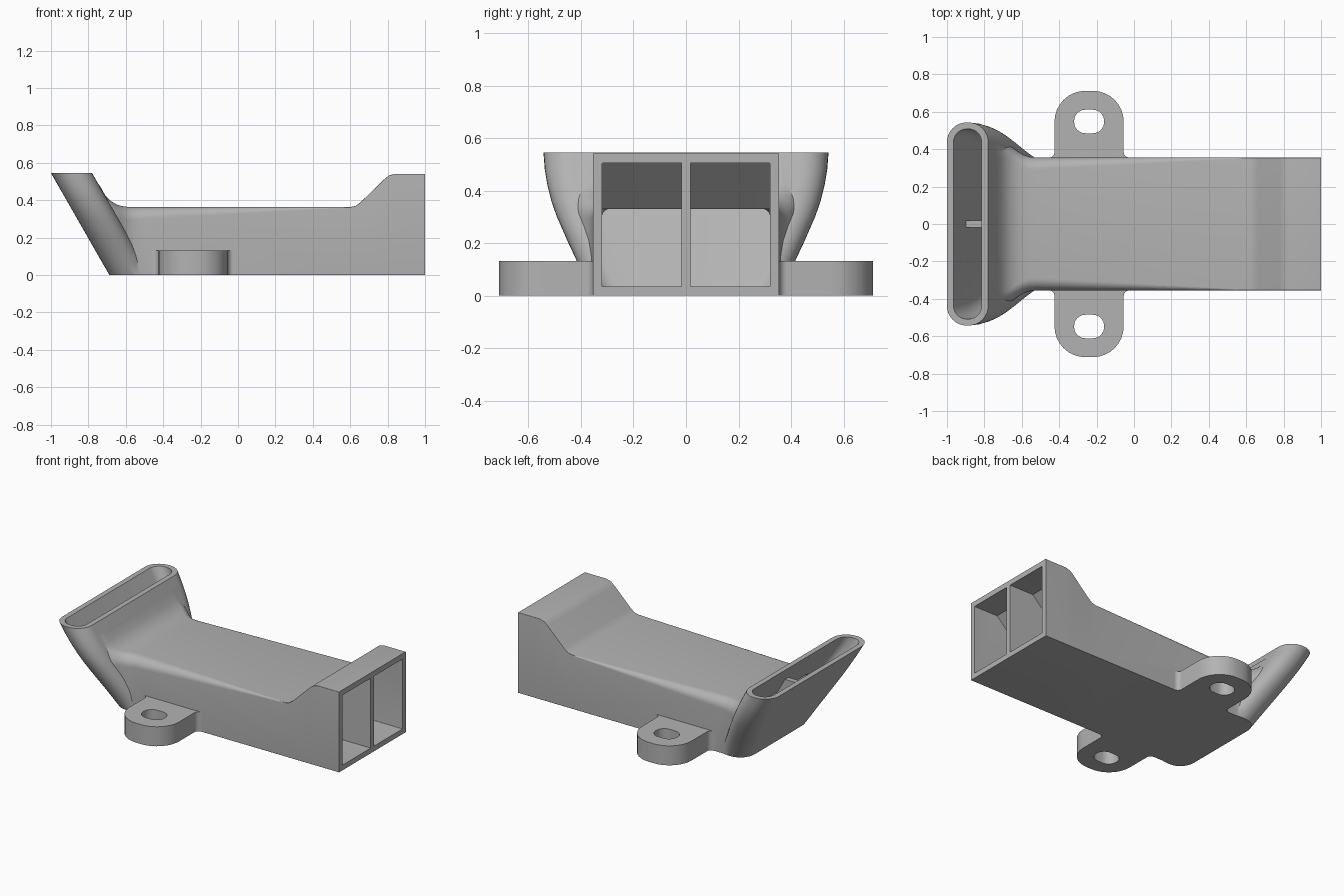
import bpy, bmesh, math

if "Cube" in bpy.data.objects:
    bpy.data.objects.remove(bpy.data.objects["Cube"])

grey = bpy.data.materials.new("plain grey")
grey.use_nodes = True
GREY = (0.45, 0.45, 0.45, 1)
grey.diffuse_color = GREY
grey.node_tree.nodes["Principled BSDF"].inputs["Base Color"].default_value = GREY

WALL = 0.035
HALF = 0.355
TOP = 0.545


def arc(cx, cy, r, start, end, n=8):
    return [(cx + r * math.cos(math.radians(start + (end - start) * i / n)),
             cy + r * math.sin(math.radians(start + (end - start) * i / n)))
            for i in range(n + 1)]


def rounded(u0, u1, v0, v1, r_low, r_high):
    """Rectangle outline with separate lower and upper corner radii."""
    a, b = r_low, r_high
    return (arc(u0 + a, v0 + a, a, 180, 270) + arc(u1 - a, v0 + a, a, 270, 360)
            + arc(u1 - b, v1 - b, b, 0, 90) + arc(u0 + b, v1 - b, b, 90, 180))


def loft(name, rings):
    """Closed solid through a list of rings of 3D points."""
    bm = bmesh.new()
    loops = [[bm.verts.new(p) for p in ring] for ring in rings]
    for a, b in zip(loops, loops[1:]):
        for i in range(len(a)):
            j = (i + 1) % len(a)
            bm.faces.new((a[i], a[j], b[j], b[i]))
    bm.faces.new(loops[0][::-1])
    bm.faces.new(loops[-1])
    bmesh.ops.recalc_face_normals(bm, faces=bm.faces)
    mesh = bpy.data.meshes.new(name)
    bm.to_mesh(mesh)
    bm.free()
    mesh.materials.append(grey)
    obj = bpy.data.objects.new(name, mesh)
    bpy.context.collection.objects.link(obj)
    return obj


def combine(target, tool, operation):
    mod = target.modifiers.new("join", "BOOLEAN")
    mod.operation = operation
    mod.solver = "EXACT"
    mod.object = tool
    bpy.context.view_layer.objects.active = target
    bpy.ops.object.modifier_apply(modifier=mod.name)
    bpy.data.objects.remove(tool)


def body_ring(x, half, low, high, r):
    return [(x, y, z) for y, z in rounded(-half, half, low, high, 0.002, r)]


# Main channel: x, half width, bottom, top, upper edge radius
stations = [
    (-0.74, 0.42, 0.25, 0.48, 0.06), (-0.71, 0.42, 0.25, 0.425, 0.06),
    (-0.68, 0.42, 0.2, 0.395, 0.06), (-0.65, 0.41, 0.2, 0.377, 0.07),
    (-0.62, 0.388, 0.15, 0.368, 0.07), (-0.59, 0.37, 0.06, 0.364, 0.07),
    (-0.56, 0.36, 0, 0.363, 0.07), (-0.52, HALF, 0, 0.363, 0.066),
    (0.6, HALF, 0, 0.363, 0.004), (0.63, HALF, 0, 0.37, 0.003),
    (0.66, HALF, 0, 0.393, 0.003), (0.78, HALF, 0, 0.51, 0.003),
    (0.805, HALF, 0, 0.531, 0.003), (0.84, HALF, 0, 0.541, 0.003),
    (1, HALF, 0, 0.541, 0.003)]
duct = loft("duct_body", [body_ring(*s) for s in stations])

# Slanted flaring nozzle made of horizontal slices: height, half width
slices = [(0, 0.36), (0.06, 0.385), (0.13, 0.415), (0.2, 0.448), (0.3, 0.492),
          (0.36, 0.513), (0.42, 0.528), (0.48, 0.538), (TOP, 0.543)]


def slice_ring(z, half, inset):
    left = -0.688 - 0.312 * z / TOP
    return [(x, y, z) for x, y in rounded(
        left + inset, left + 0.22 - inset, inset - half, half - inset,
        0.105 - inset, 0.105 - inset)]


combine(duct, loft("nozzle", [slice_ring(z, w, 0) for z, w in slices]), "UNION")

# Mounting lugs with filleted roots, one on each side
lug = ([(-0.22, 0.3), (0.22, 0.3), (0.22, HALF)]
       + arc(0.215, 0.385, 0.03, 270, 180)
       + arc(0.02, 0.547, 0.165, 0, 90)
       + arc(-0.02, 0.547, 0.165, 90, 180)
       + arc(-0.215, 0.385, 0.03, 0, -90) + [(-0.22, HALF)])
hole = rounded(-0.08, 0.08, 0.485, 0.611, 0.06, 0.06)


def prism(name, outline, side, low, high):
    return loft(name, [[(x - 0.24, y * side, z) for x, y in outline]
                       for z in (low, high)])


for side in (1, -1):
    combine(duct, prism("lug", lug, side, 0, 0.131), "UNION")
    combine(duct, prism("lug_hole", hole, side, -0.1, 0.3), "DIFFERENCE")

# Hollow the channel and the nozzle
inner = [(-0.72, 0.15, 0.33, 0.03), (-0.6, WALL, 0.33, 0.03),
         (0.64, WALL, 0.33, 0.004), (0.82, WALL, 0.505, 0.004),
         (1.1, WALL, 0.505, 0.004)]
combine(duct, loft("channel_cut", [
    body_ring(x, HALF - WALL, low, high, r) for x, low, high, r in inner]),
    "DIFFERENCE")
bore = [(WALL, 0.37)] + slices[1:] + [(0.6, 0.543)]
combine(duct, loft("nozzle_cut", [slice_ring(z, w, WALL) for z, w in bore]),
        "DIFFERENCE")

# Central divider running from the square mouth up into the nozzle
outline = [(1, 0.015), (-0.67, 0.015), (-0.917, 0.43), (-0.735, 0.43),
           (-0.69, 0.37), (-0.6, 0.345), (0.63, 0.345), (0.82, 0.52), (1, 0.52)]
combine(duct, loft("divider", [[(x, y, z) for x, z in outline]
                               for y in (-0.0175, 0.0175)]), "UNION")

# Smooth the rounded surfaces, keep crisp edges
bpy.ops.object.select_all(action="DESELECT")
duct.select_set(True)
bpy.context.view_layer.objects.active = duct
bpy.ops.object.shade_smooth_by_angle(angle=math.radians(28))
